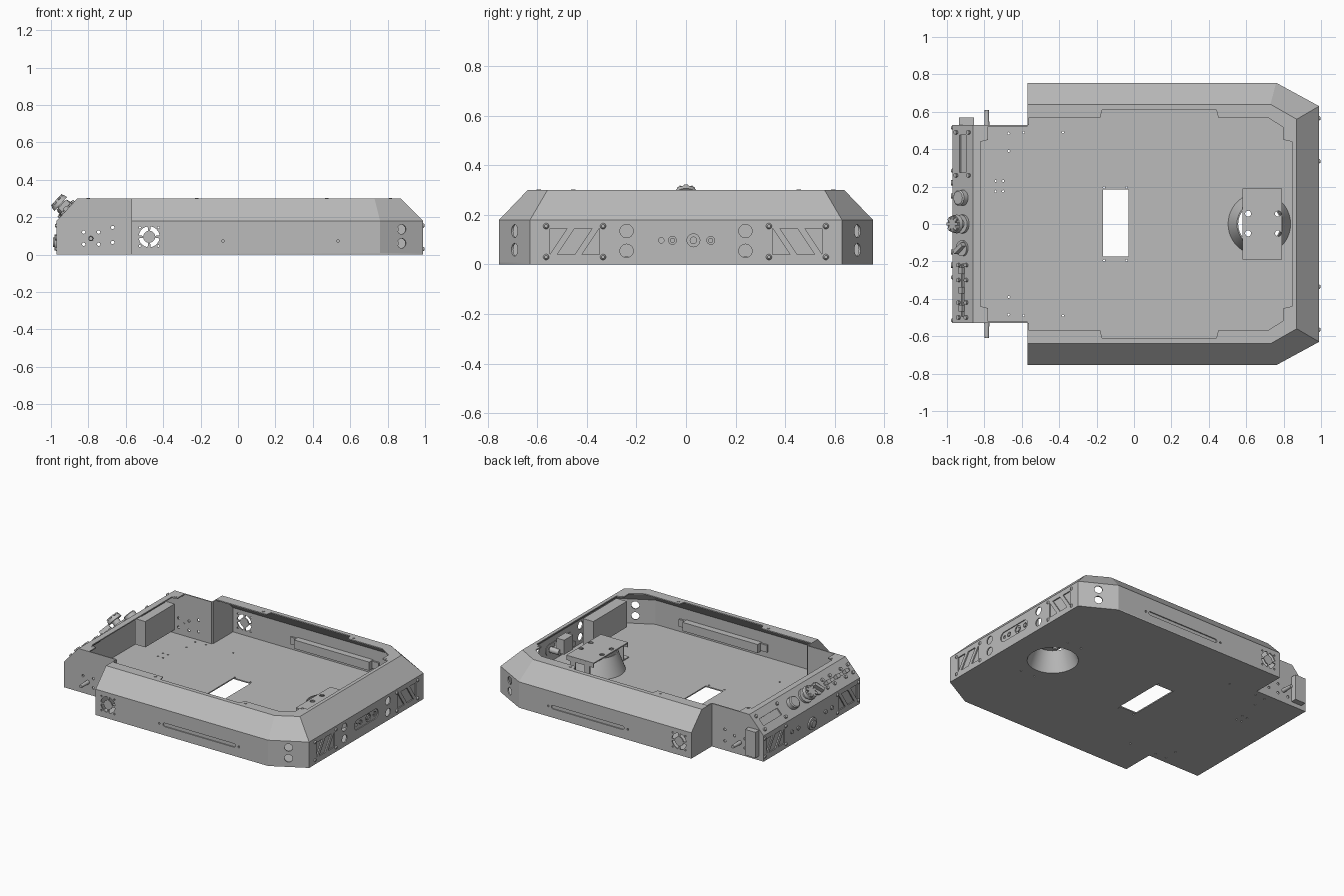
import bpy, bmesh
from math import sin, cos, pi, atan2
from mathutils import Vector, Matrix

cube = bpy.data.objects.get("Cube")
if cube:
    bpy.data.objects.remove(cube, do_unlink=True)

grey = bpy.data.materials.new("sheet_grey")
grey.use_nodes = True
COL = (0.5, 0.5, 0.5, 1)
grey.diffuse_color = COL
for node in grey.node_tree.nodes:
    if node.type == 'BSDF_PRINCIPLED':
        node.inputs["Base Color"].default_value = COL

T = 0.008                      # sheet thickness
X, Y, Z = Vector((1, 0, 0)), Vector((0, 1, 0)), Vector((0, 0, 1))
made = []


# ---- helpers ----
def finish(name, bm, cuts=None):
    """Turn a bmesh into an object, subtracting the cutter bmesh if given."""
    bmesh.ops.recalc_face_normals(bm, faces=bm.faces)
    me = bpy.data.meshes.new(name)
    bm.to_mesh(me)
    bm.free()
    ob = bpy.data.objects.new(name, me)
    bpy.context.collection.objects.link(ob)
    if cuts and cuts.faces:
        cutter = finish("cutter", cuts)
        made.remove(cutter)
        cutter.hide_render = True
        mod = ob.modifiers.new("holes", 'BOOLEAN')
        mod.object, mod.solver = cutter, 'EXACT'
        dg = bpy.context.evaluated_depsgraph_get()
        new = bpy.data.meshes.new_from_object(ob.evaluated_get(dg))
        ob.modifiers.clear()
        ob.data = new
        bpy.data.objects.remove(cutter, do_unlink=True)
    ob.data.materials.clear()
    ob.data.materials.append(grey)
    made.append(ob)
    return ob


def prism(bm, pts, vec):
    face = bm.faces.new([bm.verts.new(p) for p in pts])
    ext = bmesh.ops.extrude_face_region(bm, geom=[face])["geom"]
    bmesh.ops.translate(bm, vec=vec, verts=[g for g in ext if isinstance(g, bmesh.types.BMVert)])
    if face.is_valid and len(face.verts) and not any(len(e.link_faces) == 1 for e in face.edges):
        return
    # close the start side if the extrusion removed it
    loose = [e for e in bm.edges if len(e.link_faces) == 1]
    if loose:
        bmesh.ops.holes_fill(bm, edges=loose, sides=0)


def plate(name, pts, cuts=None, t=T):
    """Flat panel, thickened toward the inside of the tray."""
    pts = [Vector(p) for p in pts]
    n = (pts[1] - pts[0]).cross(pts[2] - pts[0]).normalized()
    if n.dot(Vector((0, 0, 0.1)) - pts[0]) < 0:
        n = -n
    bm = bmesh.new()
    prism(bm, pts, n * t)
    return finish(name, bm, cuts)


def cyl(bm, c, axis, r, h, r2=None, seg=24):
    """Cylinder or cone starting at c and running h along axis."""
    axis = Vector(axis).normalized()
    m = Matrix.Translation(Vector(c) + axis * h / 2) @ Z.rotation_difference(axis).to_matrix().to_4x4()
    bmesh.ops.create_cone(bm, cap_ends=True, segments=seg, radius1=r,
                          radius2=r if r2 is None else r2, depth=h, matrix=m)


def hole(bm, c, axis, r, seg=24):
    cyl(bm, Vector(c) - Vector(axis).normalized() * 0.03, axis, r, 0.06, seg=seg)


def box(bm, c, size, rot=None):
    m = Matrix.Translation(c) @ (rot or Matrix()) @ Matrix.Diagonal((*size, 1))
    bmesh.ops.create_cube(bm, size=1, matrix=m)


def stadium(half, r, n=10):
    arc = [(half + r * cos(a), r * sin(a)) for a in [pi * (i / n - .5) for i in range(n + 1)]]
    return arc + [(-u, -v) for u, v in arc]


def cut_shape(bm, origin, u, uvs, axis):
    """Through cut of a 2D shape drawn along u and z."""
    prism(bm, [Vector(origin) + u * a + Z * b - axis * 0.03 for a, b in uvs], axis * 0.06)


# ---- floor with its openings ----
outline = [(.99, .63), (.76, .755), (-.57, .755), (-.57, .53), (-.97, .53)]
outline += [(x, -y) for x, y in reversed(outline)]
cuts = bmesh.new()
box(cuts, (-.097, .005, 0), (.135, .36, .1))
hole(cuts, (.67, 0, 0), Z, .163, 48)
for s in (1, -1):
    for x, y in ((-.67, .485), (-.59, .49), (-.38, .49), (-.67, .39), (-.16, .195),
                 (-.04, .195), (.63, .23), (.74, .23)):
        hole(cuts, (x, y * s, 0), Z, .006, 10)
for x in (-.74, -.7):
    for y in (.175, .23):
        hole(cuts, (x, y, 0), Z, .006, 10)
plate("floor", [(x, y, 0) for x, y in outline], cuts)

# ---- mirrored side panels ----
screws = bmesh.new()
for s, tag in ((1, "back"), (-1, "front")):
    def P(*pts):
        return [(x, y * s, z) for x, y, z in pts]
    cuts = bmesh.new()
    cut_shape(cuts, (.23, .755 * s, .073), X, stadium(.268, .0125), Y)
    fan = Vector((-.475, .755 * s, .095))
    for q in range(4):
        ang = [q * pi / 2 + .15 + i * (pi / 2 - .3) / 6 for i in range(7)]
        ring = [(.056 * cos(a), .056 * sin(a)) for a in ang]
        ring += [(.032 * cos(a), .032 * sin(a)) for a in reversed(ang)]
        cut_shape(cuts, fan, X, ring, Y)
        d = (q + .5) * pi / 2
        hole(cuts, fan + (X * cos(d) + Z * sin(d)) * .07, Y, .006, 10)
    for x in (-.08, .535):
        hole(cuts, (x, .755 * s, .073), Y, .007, 12)
    plate(tag + "_wall", P((-.57, .755, 0), (.76, .755, 0), (.76, .755, .18), (-.57, .755, .18)), cuts)
    plate(tag + "_slope", P((-.57, .755, .18), (.76, .755, .18), (.73, .64, .3), (-.57, .64, .3)))
    plate(tag + "_flange", P((-.57, .64, .3), (.73, .64, .3), (.715, .57, .3), (.45, .57, .3),
                             (.44, .61, .3), (-.17, .61, .3), (-.18, .57, .3), (-.57, .57, .3)))
    cuts = bmesh.new()
    for z in (.06, .135):
        hole(cuts, (.875, .6925 * s, z), (.125, .23 * s, 0), .026)
    plate(tag + "_corner_wall", P((.76, .755, 0), (.99, .63, 0), (.99, .63, .18), (.76, .755, .18)), cuts)
    plate(tag + "_corner_slope", P((.76, .755, .18), (.99, .63, .18), (.87, .56, .3), (.73, .64, .3)))
    plate(tag + "_corner_flange", P((.73, .64, .3), (.87, .56, .3), (.8, .515, .3), (.715, .57, .3)))
    plate(tag + "_step_wall", P((-.57, .53, 0), (-.57, .755, 0), (-.57, .755, .18),
                                (-.57, .64, .3), (-.57, .53, .3)))
    cuts = bmesh.new()
    for x, z in ((-.825, .055), (-.825, .12), (-.745, .055), (-.745, .12), (-.67, .065), (-.67, .145)):
        hole(cuts, (x, .53 * s, z), Y, .009, 12)
    plate(tag + "_control_side", P((-.57, .53, 0), (-.57, .53, .3), (-.86, .53, .3),
                                   (-.97, .53, .18), (-.97, .53, 0)), cuts)
    # side pin and the light bar behind the slot
    bm = bmesh.new()
    cyl(bm, (-.787, .52 * s, .085), (0, s, 0), .014, .09, .011, 16)
    finish(tag + "_pin", bm)
    bm = bmesh.new()
    box(bm, (.23, .725 * s, .073), (.58, .045, .06))
    box(bm, (.23, .74 * s, .073), (.68, .012, .05))
    finish(tag + "_light_bar", bm)
    for x, y in ((-.22, .595), (.475, .595), (-.8, .455), (.815, .455)):
        cyl(screws, (x, y * s, .298), Z, .009, .005, seg=12)

# ---- end walls with braced windows ----
for e, tag in ((1, "right"), (-1, "control")):
    x = .99 if e > 0 else -.97
    centre = .45 if e > 0 else .4
    cuts = bmesh.new()
    backing = bmesh.new()
    for s in (1, -1):
        c = Vector((x, centre * s, 0))
        tri = [(-.1, .04), (-.1, .145), (-.03, .04)]
        bar = [(-.07, .145), (0, .145), (.07, .04), (0, .04)]
        for shape in (tri, bar, [(-u, .185 - v) for u, v in tri]):
            cut_shape(cuts, c, Y * s, shape, X)
        box(backing, (x - e * .012, centre * s, .0925), (.008, .22, .125))
        for y in (-.115, .115):
            for z in (.03, .155):
                cyl(screws, (x, (centre + y) * s, z), (e, 0, 0), .012, .008, .007, 12)
        if e > 0:
            for z in (.055, .135):
                hole(cuts, (x, .24 * s, z), X, .027)
    finish(tag + "_window_backing", backing)
    if e > 0:
        cut_shape(cuts, (x, 0, .0975), Y, stadium(.098, .034), X)
        w, top = .63, .56
    else:
        w = top = .53
    xt = .87 if e > 0 else -.86
    plate(tag + "_wall", [(x, -w, 0), (x, w, 0), (x, w, .18), (x, -w, .18)], cuts)
    cuts = None
    if e < 0:
        cuts = bmesh.new()
        tilt = Matrix.Rotation(atan2(-.12, .11), 4, 'Y')
        box(cuts, (-.915, .375, .24), (.05, .2, .06), tilt)
        box(cuts, (-.915, -.355, .24), (.018, .28, .06), tilt)
    plate(tag + "_slope", [(x, -w, .18), (x, w, .18), (xt, top, .3), (xt, -top, .3)], cuts)
    a, b, wi = (.8, .845, .515) if e > 0 else (-.78, -.82, .53)
    inner = [(a, wi), (a, .45), (b, .44)]
    pts = [(xt, -top), (xt, top)] + inner + [(u, -v) for u, v in reversed(inner)]
    plate(tag + "_flange", [(u, v, .3) for u, v in pts])
    # speaker box on the inside
    bm = bmesh.new()
    box(bm, (e * .895, -e * .385, .12), (.08, .37, .18))
    finish(tag + "_speaker_box", bm)

# ---- connector panel on the right wall ----
bm, cuts = bmesh.new(), bmesh.new()
prism(bm, [(.978, u, .0975 + v) for u, v in stadium(.11, .037)], X * .006)
for y, r in ((-.1, .011), (-.055, .016), (.03, .026), (.1, .016)):
    hole(cuts, (.98, y, .0975), X, r)
finish("connector_panel", bm, cuts)
bm = bmesh.new()
for y, r in ((-.055, .02), (.03, .03), (.1, .02)):
    cyl(bm, (.972, y, .0975), -X, r, .07)
    cyl(bm, (.985, y, .0975), -X, r * .5, .02)
box(bm, (.9, .05, .14), (.06, .1, .1))
finish("connector_sockets", bm)

# ---- control panel fittings ----
N = Vector((-.12, 0, .11)).normalized()
U = Vector((.11, 0, .12)).normalized()


def on_slope(y, up=0, out=0):
    return Vector((-.915, y, .24)) + U * up + N * out


for y, up in ((.26, .05), (.49, .05), (-.22, .03), (-.3, .03), (-.42, .03), (-.5, .03)):
    for k in (up, -up):
        cyl(screws, on_slope(y, k), N, .011, .012, seg=12)
bm = bmesh.new()
box(bm, on_slope(.375, 0, -.014), (.09, .25, .008), tilt)
finish("display", bm)
bm = bmesh.new()
box(bm, on_slope(-.355, 0, -.014), (.06, .31, .008), tilt)
for y in (-.25, -.355, -.45):
    box(bm, on_slope(y, 0, .004), (.026, .035, .028), tilt)
finish("slider", bm)
bm = bmesh.new()
cyl(bm, on_slope(.14), N, .042, .03)
cyl(bm, on_slope(.14, 0, .03), N, .042, .006, .035)
finish("push_button", bm)
bm = bmesh.new()
cyl(bm, on_slope(0), N, .05, .015)
cyl(bm, on_slope(0, 0, .015), N, .026, .035)
cyl(bm, on_slope(0, 0, .045), N, .05, .022, .046, 32)
for k in range(4):
    box(bm, on_slope(0, 0, .072), (.018, .085, .012), tilt @ Matrix.Rotation(k * pi / 4, 4, 'Z'))
finish("emergency_knob", bm)
bm = bmesh.new()
cyl(bm, on_slope(-.13), N, .042, .012)
box(bm, on_slope(-.13, 0, .025), (.075, .022, .03), tilt @ Matrix.Rotation(.6, 4, 'Z'))
finish("selector_switch", bm)
bm = bmesh.new()
cyl(bm, (-.965, 0, .065), -X, .042, .015)
cyl(bm, (-.98, 0, .065), -X, .025, .008)
for y in (-.22, -.15, .15, .22):
    cyl(bm, (-.965, y, .09), -X, .014, .013, seg=16)
finish("rear_socket", bm)
finish("screws", screws)

# ---- funnel and its bridge bracket ----
bm = bmesh.new()
prof = [(.17, 0), (.12, .135), (.113, .135), (.162, 0)]
vs = [bm.verts.new((.67 + r, 0, z)) for r, z in prof]
es = [bm.edges.new((vs[i], vs[(i + 1) % 4])) for i in range(4)]
bmesh.ops.spin(bm, geom=vs + es, cent=(.67, 0, 0), axis=Z, angle=2 * pi, steps=48, use_merge=True)
bmesh.ops.remove_doubles(bm, verts=bm.verts, dist=1e-5)
finish("funnel", bm)
bm, cuts = bmesh.new(), bmesh.new()
box(bm, (.685, 0, .139), (.21, .38, .008))
for x in (.61, .77):
    for y in (-.05, .055):
        hole(cuts, (x, y, .139), Z, .016)
finish("bracket_top", bm, cuts)
bm = bmesh.new()
for s in (1, -1):
    box(bm, (.685, .187 * s, .125), (.21, .007, .03))
    for x in (.63, .74):
        box(bm, (x, .187 * s, .07), (.04, .007, .13))
        box(bm, (x, .215 * s, .011), (.04, .06, .007))
finish("bracket_legs", bm)

# ---- shading ----
for ob in made:
    ob.select_set(True)
bpy.context.view_layer.objects.active = made[0]
bpy.ops.object.shade_smooth_by_angle()
